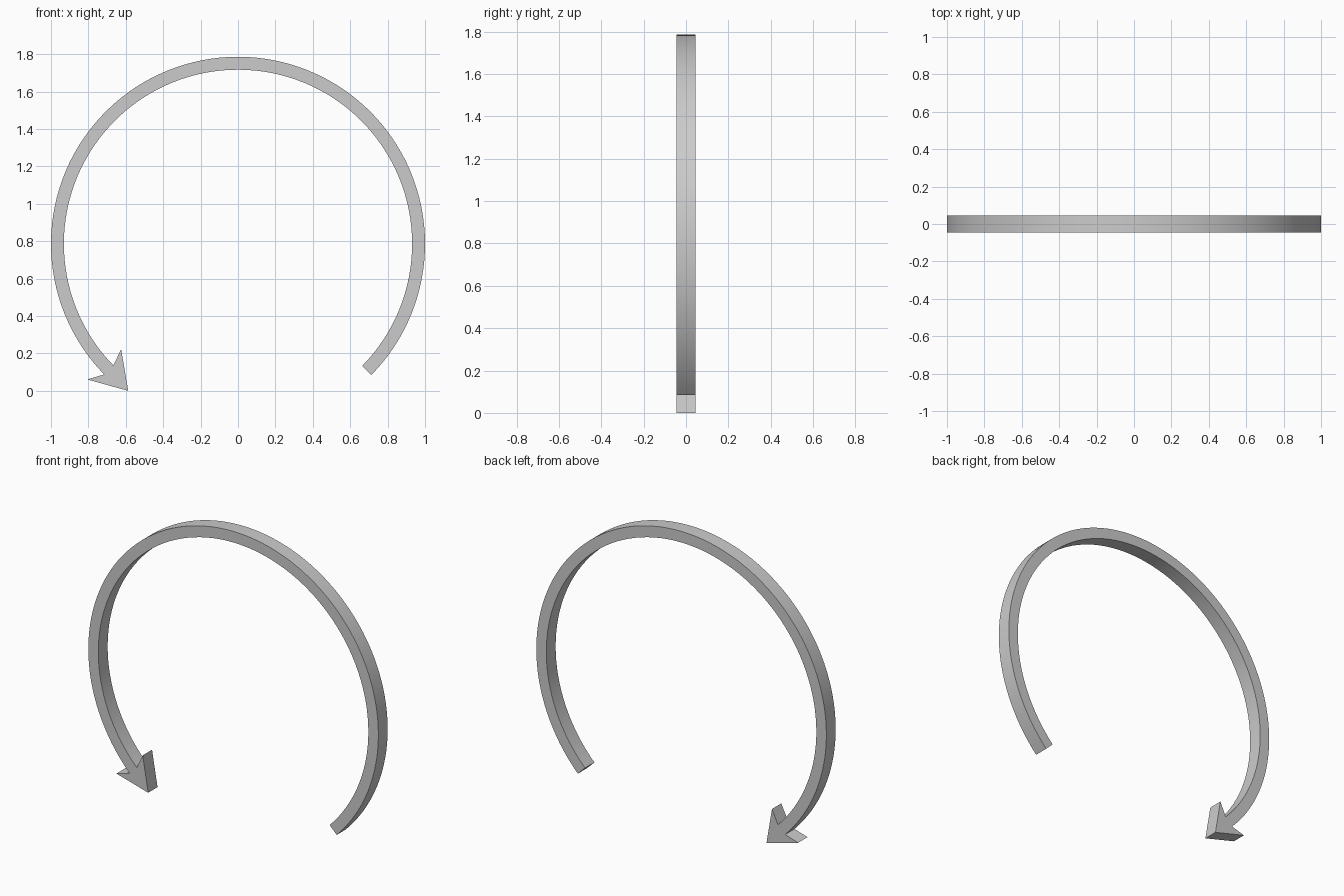
import bpy, bmesh, math

if "Cube" in bpy.data.objects:
    bpy.data.objects.remove(bpy.data.objects["Cube"])

R_OUT, R_IN, CZ, HALF_DEPTH = 1.0, 0.931, 0.786, 0.046
START, END, SEGS = math.radians(-44.5), math.radians(224.3), 96

bm = bmesh.new()


def point(x, z):
    return bm.verts.new((x, -HALF_DEPTH, z))


# Flat curved shaft, from the plain end round to the arrow head
pairs = []
for i in range(SEGS + 1):
    a = START + (END - START) * i / SEGS
    pairs.append([point(r * math.cos(a), CZ + r * math.sin(a)) for r in (R_IN, R_OUT)])
for (a_in, a_out), (b_in, b_out) in zip(pairs, pairs[1:]):
    bm.faces.new((a_in, a_out, b_out, b_in))

# Arrow head with swept-back barbs, sharing the shaft's last edge
n_in, n_out = pairs[-1]
barb_out, tip, barb_in = point(-0.806, 0.061), point(-0.587, 0.0), point(-0.625, 0.223)
bm.faces.new((n_out, barb_out, tip))
bm.faces.new((n_in, n_out, tip))
bm.faces.new((n_in, tip, barb_in))

# Thickness
ext = bmesh.ops.extrude_face_region(bm, geom=bm.faces[:], use_keep_orig=True)
for v in ext["geom"]:
    if isinstance(v, bmesh.types.BMVert):
        v.co.y = HALF_DEPTH
bmesh.ops.recalc_face_normals(bm, faces=bm.faces[:])

mesh = bpy.data.meshes.new("curved_arrow")
bm.to_mesh(mesh)
bm.free()
arrow = bpy.data.objects.new("curved_arrow", mesh)
bpy.context.collection.objects.link(arrow)
bpy.context.view_layer.objects.active = arrow
arrow.select_set(True)
bpy.ops.object.shade_smooth_by_angle(angle=math.radians(30))
